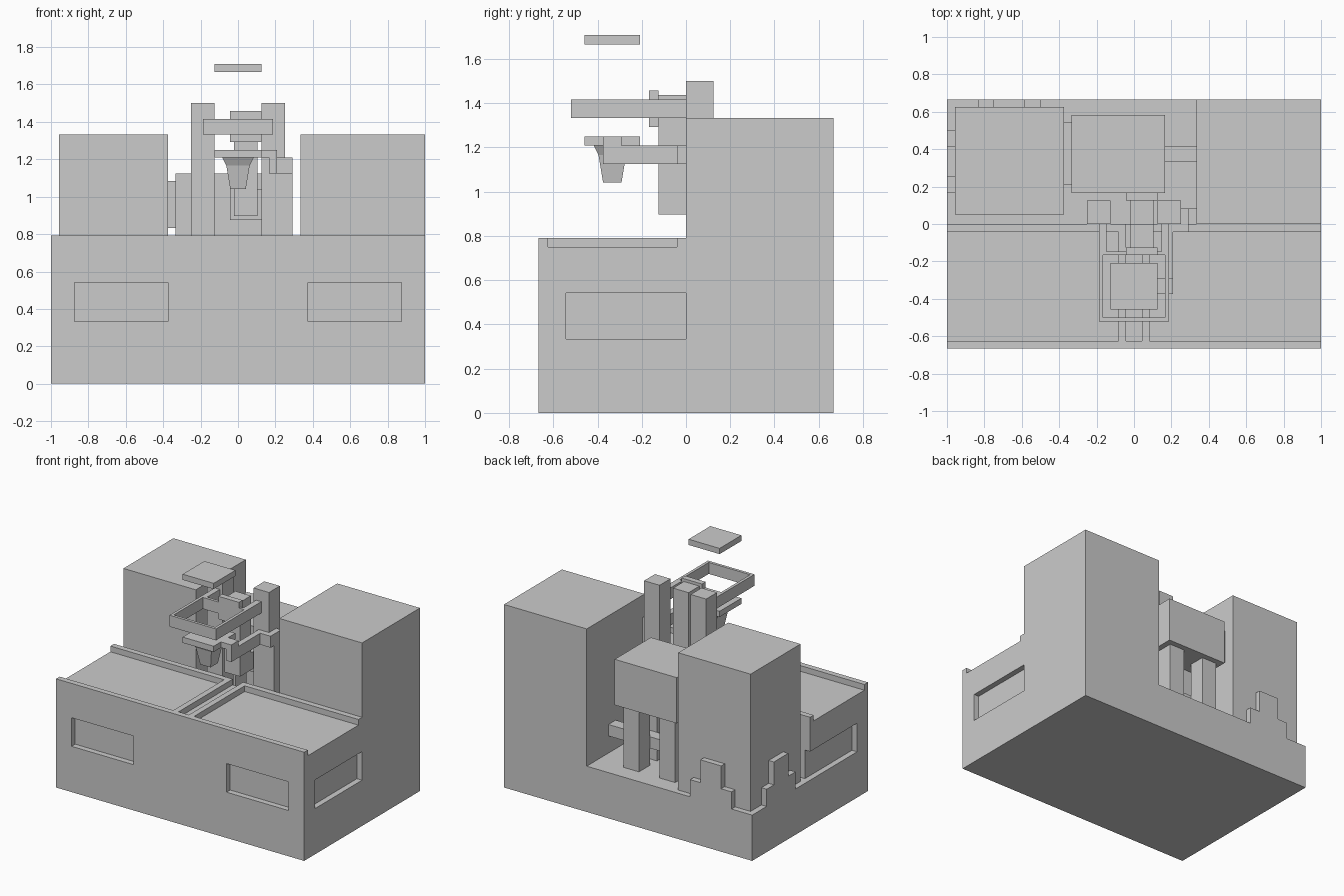
import bpy
import bmesh
from mathutils import Vector

U = 1 / 24  # modelling grid unit

cube = bpy.data.objects.get("Cube")
if cube:
    bpy.data.objects.remove(cube, do_unlink=True)

grey = bpy.data.materials.new("plain grey")
grey.use_nodes = True
grey.diffuse_color = (0.6, 0.6, 0.6, 1)
grey.node_tree.nodes["Principled BSDF"].inputs["Base Color"].default_value = grey.diffuse_color


def finish(name, bm):
    bmesh.ops.recalc_face_normals(bm, faces=bm.faces)
    mesh = bpy.data.meshes.new(name)
    bm.to_mesh(mesh)
    bm.free()
    mesh.materials.append(grey)
    ob = bpy.data.objects.new(name, mesh)
    bpy.context.collection.objects.link(ob)
    return ob


def box(name, x, y, z):
    """Box from ranges given in grid units."""
    bm = bmesh.new()
    bmesh.ops.create_cube(bm, size=1)
    for v in bm.verts:
        v.co = Vector([(a + b) / 2 + c * (b - a) for (a, b), c in zip((x, y, z), v.co)]) * U
    return finish(name, bm)


def prism(name, profile, place, depth):
    """Extrude a profile; place(a, b, d) turns it into x, y, z."""
    bm = bmesh.new()
    face = bm.faces.new([bm.verts.new(Vector(place(a, b, depth[0])) * U) for a, b in profile])
    shift = Vector(place(0, 0, depth[1])) - Vector(place(0, 0, depth[0]))
    new = bmesh.ops.extrude_face_region(bm, geom=[face])["geom"]
    bmesh.ops.translate(bm, vec=shift * U, verts=[v for v in new if isinstance(v, bmesh.types.BMVert)])
    return finish(name, bm)


def cut(ob, x, y, z):
    cutter = box("cutter", x, y, z)
    cutter.hide_render = True
    mod = ob.modifiers.new("cut", "BOOLEAN")
    mod.operation, mod.solver, mod.object = "DIFFERENCE", "EXACT", cutter
    bpy.context.view_layer.objects.active = ob
    bpy.ops.object.modifier_apply(modifier=mod.name)
    bpy.data.objects.remove(cutter, do_unlink=True)


def along_x(a, b, d):
    return (d, a, b)


def along_y(a, b, d):
    return (a, d, b)


# Counter with lips along its front and back edges
counter = prism("counter", [(-16, 0), (0, 0), (0, 19), (-1, 19), (-1, 18), (-15, 18), (-15, 19), (-16, 19)],
                along_x, (-24, 24))
cut(counter, (-1, 1), (-1, 1), (18, 20))
for s in (-1, 1):
    cut(counter, sorted((9 * s, 21 * s)), (-17, -15), (8, 13))
    cut(counter, sorted((23 * s, 25 * s)), (-13, 0), (8, 13))
    box("counter_rail", sorted((s, 2 * s)), (-15, 0), (18, 19))

# Rear floor and the two tall cabinets
box("rear_floor", (-24, 8), (0, 16), (0, 8))
box("right_cabinet", (-23, -9), (1.2, 15), (8, 32))
box("left_cabinet", (8, 24), (0, 16), (0, 32))

# Stepped panels around the right cabinet
steps = [(-4, 8), (4, 8), (4, 11), (2, 11), (2, 15), (-2, 15), (-2, 11), (-4, 11)]
prism("rear_stepped_panel", [(a - 16, b) for a, b in steps], along_y, (15, 16))
prism("side_stepped_panel", [(a + 8, b) for a, b in steps], along_x, (-24, -23))

# Tank on four legs, with connectors to the cabinets
box("tank", (-8, 4), (4, 14), (19, 27))
for x in (-7, 0):
    for y in (5, 10):
        box("tank_leg", (x, x + 3), (y, y + 3), (8, 19))
box("tank_side_connector", (-9, -8), (5, 13), (20, 26))
box("lower_pipe", (-9, 8), (8, 10), (11, 13))

# Two posts carrying the open frame
for s in (-1, 1):
    box("post", sorted((3 * s, 6 * s)), (0, 3), (8, 36))
    box("frame_arm", sorted((3.5 * s, 4.5 * s)), (-3.5, 0), (32, 34))
    box("frame_side", sorted((4 * s, 4.5 * s)), (-12.5, -3.5), (32, 34))
box("frame_front", (-4, 4), (-12.5, -12), (32, 34))
box("frame_back", (-4, 4), (-4, -3.5), (32, 34))

# Bent feed pipe with end flanges
box("feed_pipe_upright", (-0.5, 2.5), (-3, 0), (21.5, 34.5))
box("feed_pipe_rear", (-0.5, 2.5), (0, 3), (21.5, 24.5))
box("feed_flange_rear", (-1, 3), (3, 4), (21, 25))
box("feed_flange_front", (-1, 3), (-4, -3), (31, 35))

# Floating lid and nozzle plate
box("floating_lid", (-3, 3), (-11, -5), (40, 41))
box("nozzle_plate", (-3, 3), (-11, -5), (29, 30))

# Tapered nozzle
bm = bmesh.new()
rings = []
for half, z in ((2, 29), (1.5, 28), (1, 25)):
    rings.append([bm.verts.new(Vector((half * i, half * j - 8, z)) * U)
                  for i, j in ((-1, -1), (1, -1), (1, 1), (-1, 1))])
bm.faces.new(rings[0])
bm.faces.new(rings[-1])
for low, high in zip(rings, rings[1:]):
    for i in range(4):
        k = (i + 1) % 4
        bm.faces.new((low[i], low[k], high[k], high[i]))
finish("nozzle", bm)

# Supply pipe from the nozzle plate back to the left cabinet
box("supply_tab", (3, 5), (-9, -7), (29, 30))
box("supply_arm", (4, 5), (-9, 0), (27, 29))
box("supply_elbow", (5, 7), (-1, 0), (27, 29))
box("supply_drop", (6, 7), (0, 2), (11, 29))
box("supply_inlet", (7, 8), (0, 2), (11, 13))
